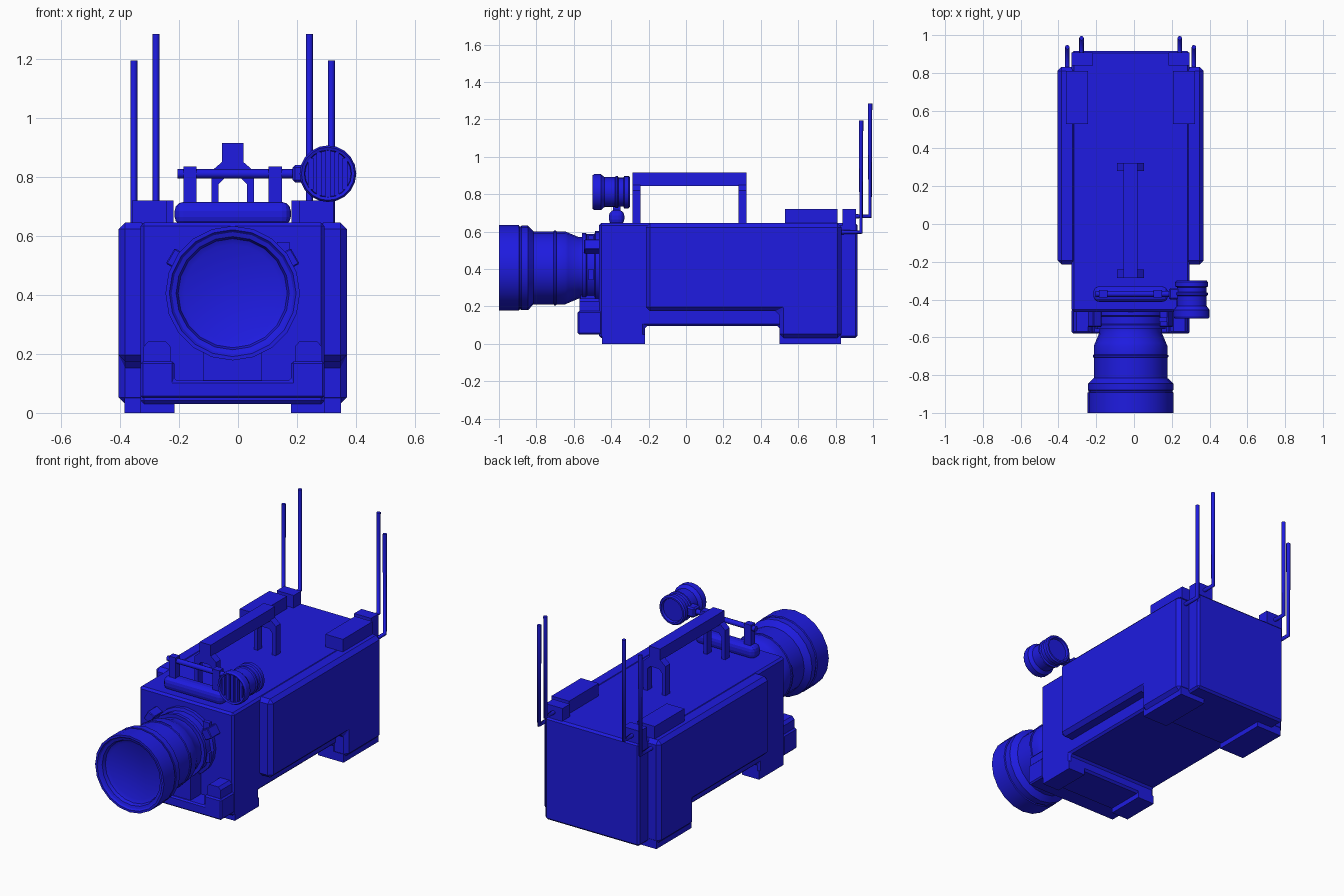
import bpy, bmesh
from math import pi, sin, cos, radians
from mathutils import Vector

if "Cube" in bpy.data.objects:
    bpy.data.objects.remove(bpy.data.objects["Cube"])

CX = -0.018  # the camera's own centre line
blue = bpy.data.materials.new("blue")
blue.diffuse_color = (0.013, 0.011, 0.75, 1)
blue.use_nodes = True
blue.node_tree.nodes["Principled BSDF"].inputs["Base Color"].default_value = blue.diffuse_color


def finish(name, bm, bevel=0.0, segs=1, smooth=False):
    bmesh.ops.recalc_face_normals(bm, faces=bm.faces)
    me = bpy.data.meshes.new(name)
    bm.to_mesh(me)
    bm.free()
    ob = bpy.data.objects.new(name, me)
    bpy.context.collection.objects.link(ob)
    me.materials.append(blue)
    if bevel:
        m = ob.modifiers.new("bevel", 'BEVEL')
        m.width, m.segments, m.limit_method = bevel, segs, 'ANGLE'
    if smooth:
        bpy.context.view_layer.objects.active = ob
        ob.select_set(True)
        bpy.ops.object.shade_smooth_by_angle(angle=radians(30))
        ob.select_set(False)
    return ob


def box(name, x, y, z, bevel=0.0, segs=1):
    bm = bmesh.new()
    bmesh.ops.create_cube(bm, size=1)
    for v in bm.verts:
        v.co = [(r[0] + r[1]) / 2 + c * (r[1] - r[0]) for r, c in zip((x, y, z), v.co)]
    return finish(name, bm, bevel, segs)


def extrude(name, pts, axis, a, b, bevel=0.0, segs=1):
    """Extrude a flat outline along x (points are y,z) or y (points are x,z)."""
    bm = bmesh.new()
    f = bm.faces.new([bm.verts.new((a, p, q) if axis == 'x' else (p, a, q)) for p, q in pts])
    r = bmesh.ops.extrude_face_region(bm, geom=[f])
    d = Vector((b - a, 0, 0)) if axis == 'x' else Vector((0, b - a, 0))
    bmesh.ops.translate(bm, verts=[v for v in r['geom'] if isinstance(v, bmesh.types.BMVert)], vec=d)
    return finish(name, bm, bevel, segs)


def lathe(name, prof, cx, cz, n):
    """Turn (radius, y) points about a y axis; both ends are capped."""
    bm = bmesh.new()
    rings = [[bm.verts.new((cx + r * cos(2 * pi * i / n), y, cz + r * sin(2 * pi * i / n)))
              for i in range(n)] for r, y in prof]
    for p, q in zip(rings, rings[1:]):
        for i in range(n):
            bm.faces.new((p[i], p[(i + 1) % n], q[(i + 1) % n], q[i]))
    bm.faces.new(rings[0])
    bm.faces.new(rings[-1])
    return finish(name, bm, smooth=True)


def rod(name, pts, r):
    cu = bpy.data.curves.new(name, 'CURVE')
    cu.dimensions, cu.bevel_depth, cu.bevel_resolution, cu.use_fill_caps = '3D', r, 2, True
    sp = cu.splines.new('POLY')
    sp.points.add(len(pts) - 1)
    for p, c in zip(sp.points, pts):
        p.co = (*c, 1)
    cu.materials.append(blue)
    ob = bpy.data.objects.new(name, cu)
    bpy.context.collection.objects.link(ob)


def side(s, a, b):
    """Mirrored x range: distances a..b from the centre line on side s."""
    return tuple(sorted((CX + s * a, CX + s * b)))


# Main body with a raised belly between the front and rear bases
extrude("main_body", [(-.465, .03), (-.22, .03), (-.22, .095), (.5, .095), (.5, .03), (.917, .03),
                      (.917, .645), (-.465, .645)], 'x', CX - .312, CX + .312, .012)

# Front lower plate with a central notch under the lens
w = .312
extrude("front_plate", [(CX - w, .05), (CX + w, .05), (CX + w, .175), (CX + .198, .175), (CX + .198, .11),
                        (CX - .198, .11), (CX - .198, .175), (CX - w, .175)], 'y', -.58, -.45, .008)

for s, tag in ((-1, "left"), (1, "right")):
    # Chamfered side panel, deeper at the rear
    x0, x1 = side(s, .285, .387)
    extrude("side_panel_" + tag, [(-.215, .175), (.5, .175), (.5, .03), (.832, .03), (.832, .645), (-.215, .645)],
            'x', x0, x1, .022)
    # Feet
    box("front_foot_" + tag, side(s, .198, .312), (-.45, -.22), (0, .05))
    box("rear_foot_" + tag, side(s, .198, .367), (.5, .83), (0, .05))
    # Clamp knob with a sloping top beside the lens
    kx0, kx1 = side(s, .211, .302)
    extrude("clamp_knob_" + tag, [(kx0, .17), (kx1, .17), (kx1, .225), (kx1 - .015, .242), (kx0 + .015, .242),
                                  (kx0, .225)], 'y', -.57, -.46)
    # Boxes on the rear top edge
    box("top_module_" + tag, side(s, .225, .342), (.53, .81), (.63, .72))
    box("antenna_base_" + tag, side(s, .2, .312), (.838, .908), (.59, .72))
    # Bent antennas
    xt, xs = CX + s * .26, CX + s * .335
    rod("tall_antenna_" + tag, [(xt, .89, .682), (xt, .984, .682), (xt, .984, 1.285)], .012)
    rod("short_antenna_" + tag, [(xs, .82, .597), (xs, .936, .597), (xs, .936, 1.195)], .012)
    # Lens mount lugs
    lug = box("lens_lug_" + tag, (-.03, .03), (-.545, -.46), (-.025, .025), .004)
    lug.location = (CX + s * .19, 0, .52)
    lug.rotation_euler = (0, s * radians(60), 0)
    # Bracket posts
    box("bracket_post_" + tag, side(s, .122, .167), (-.39, -.35), (.7, .836))

# Lens barrel, hood and recessed front glass
lathe("lens", [(.165, -.955), (.185, -.965), (.192, -.985), (.207, -.99), (.215, -1), (.228, -1), (.228, -.893),
               (.222, -.89), (.222, -.882), (.226, -.88), (.226, -.845), (.195, -.815), (.195, -.708),
               (.2, -.705), (.2, -.695), (.195, -.692), (.195, -.645), (.188, -.63), (.165, -.575), (.165, -.555),
               (.186, -.555), (.186, -.535), (.18, -.53), (.18, -.49), (.198, -.485), (.198, -.44)], CX, .406, 20)
for z in (.34, .52):
    box("mount_latch", (CX + .15, CX + .192), (-.52, -.495), (z, z + .06))
box("lens_support", (CX - .1, CX + .1), (-.565, -.46), (.1, .26))

# Carry handle on two arched legs
box("handle_bar", (CX - .037, CX + .037), (-.285, .323), (.845, .915))
for y, tag in ((-.285, "front"), (.28, "rear")):
    half = [(.072, .635), (.072, .82), (.037, .85)]
    inner = [(.048, .635), (.048, .775), (.028, .795)]
    arch = ([(CX - a, b) for a, b in half] + [(CX + a, b) for a, b in half[::-1]]
            + [(CX + a, b) for a, b in inner] + [(CX - a, b) for a, b in inner[::-1]])
    extrude("handle_leg_" + tag, arch, 'y', y, y + .043)

# Bracket carrying the small viewfinder
box("bracket_base", (CX - .197, CX + .197), (-.412, -.33), (.635, .715), .03, 3)
rod("bracket_bar", [(-.205, -.37, .811), (.2, -.37, .811)], .016)
box("viewfinder_mount", (.185, .25), (-.4, -.34), (.782, .84), .008)

# Viewfinder barrel with a slatted front
VX, VZ = .305, .811
lathe("viewfinder", [(.078, -.47), (.08, -.496), (.09, -.5), (.096, -.49), (.096, -.455), (.085, -.442),
                     (.08, -.435), (.08, -.38), (.086, -.375), (.086, -.365), (.078, -.36), (.078, -.335),
                     (.087, -.33), (.087, -.308), (.08, -.3), (.07, -.3), (.066, -.315)], VX, VZ, 20)
for i in range(-2, 3):
    dx = i * .029
    h = (.079 ** 2 - dx ** 2) ** .5
    box("viewfinder_slat", (VX + dx - .009, VX + dx + .009), (-.493, -.465), (VZ - h, VZ + h))
